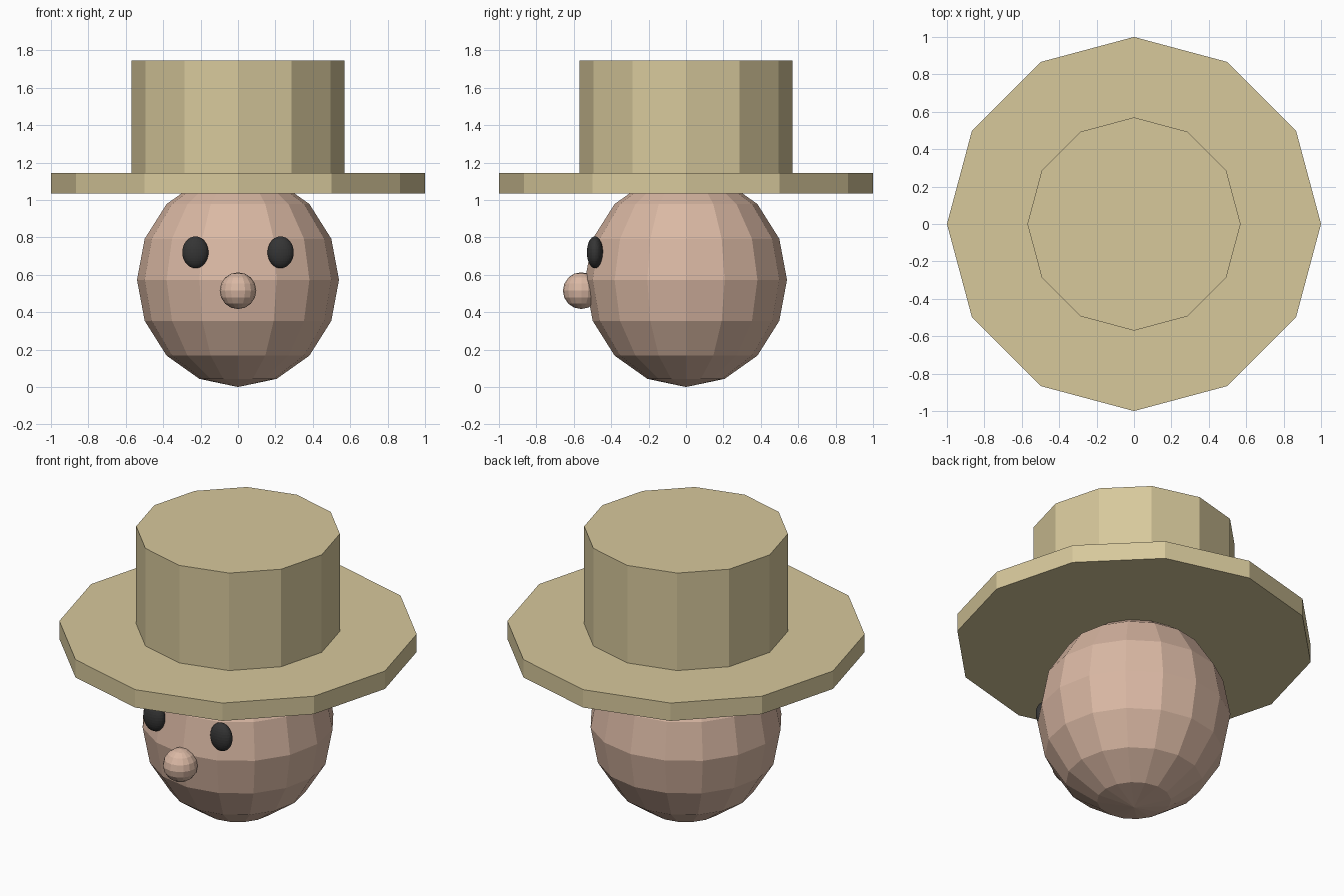
import bpy

cube = bpy.data.objects.get("Cube")
if cube:
    bpy.data.objects.remove(cube, do_unlink=True)


def make_material(name, rgb):
    mat = bpy.data.materials.new(name)
    mat.use_nodes = True
    color = (*rgb, 1.0)
    mat.diffuse_color = color
    mat.node_tree.nodes["Principled BSDF"].inputs["Base Color"].default_value = color
    return mat


straw = make_material("straw", (0.68, 0.58, 0.33))
skin = make_material("skin", (0.70, 0.48, 0.37))
black = make_material("eye_black", (0.035, 0.035, 0.035))


def finish(name, mat):
    obj = bpy.context.object
    obj.name = name
    obj.data.materials.append(mat)
    return obj


def ellipsoid(name, center, radii, segments, rings, mat):
    bpy.ops.mesh.primitive_uv_sphere_add(
        segments=segments, ring_count=rings, radius=1, location=center)
    bpy.context.object.scale = radii
    return finish(name, mat)


def drum(name, radius, bottom, top, mat):
    bpy.ops.mesh.primitive_cylinder_add(
        vertices=12, radius=radius, depth=top - bottom,
        location=(0, 0, (bottom + top) / 2))
    return finish(name, mat)


# Faceted head and nose
ellipsoid("head", (0, 0, 0.573), (0.54, 0.54, 0.573), 16, 8, skin)
ellipsoid("nose", (0, -0.56, 0.515), (0.098, 0.098, 0.098), 16, 8, skin)

# Flattened oval eyes
for side, x in (("left", 0.228), ("right", -0.228)):
    ellipsoid(side + "_eye", (x, -0.487, 0.72), (0.07, 0.043, 0.085), 32, 16, black)

# Twelve-sided hat
drum("hat_brim", 1.0, 1.035, 1.145, straw)
drum("hat_crown", 0.57, 1.14, 1.745, straw)
